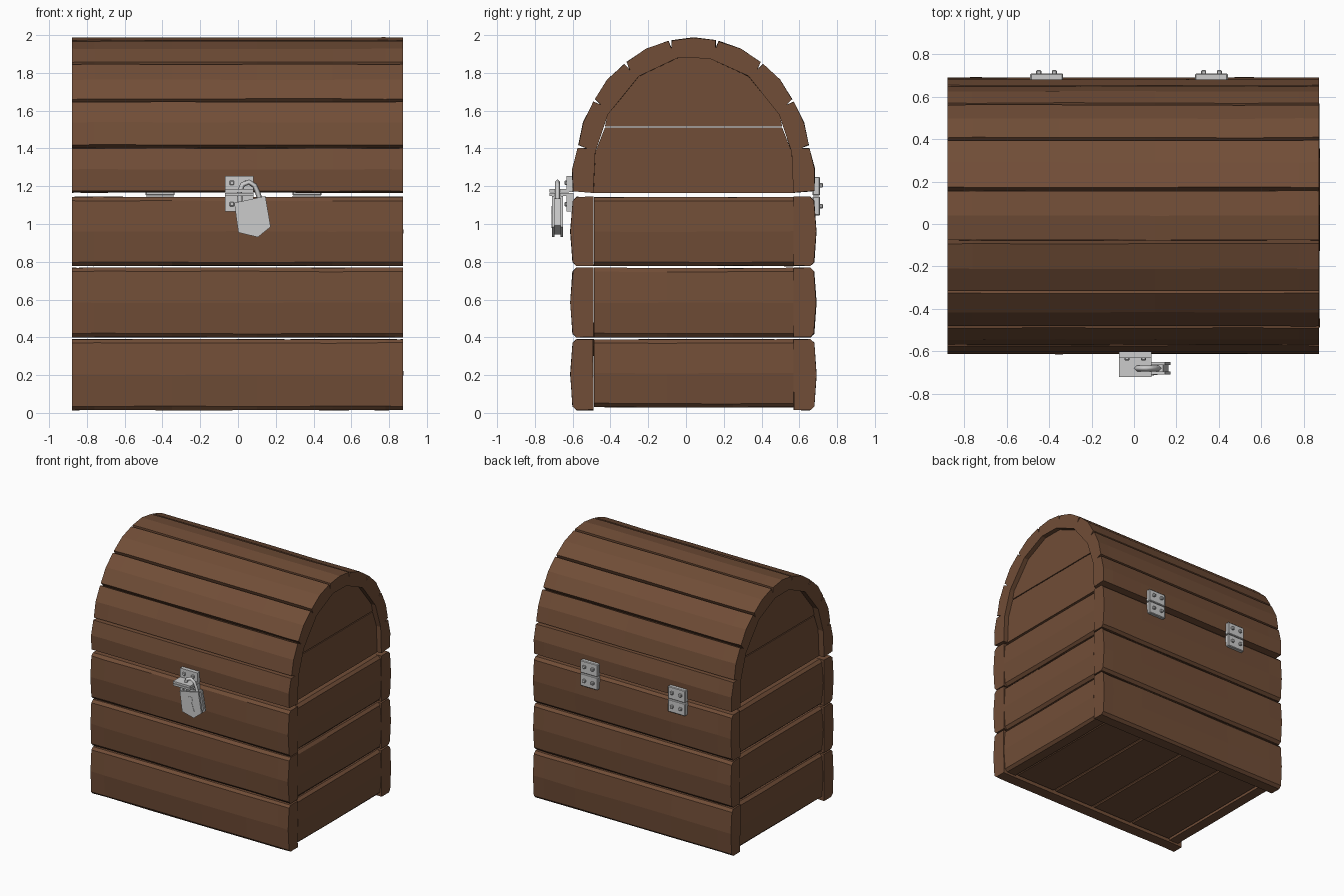
import bpy, bmesh, math, random
from mathutils import Vector

if "Cube" in bpy.data.objects:
    bpy.data.objects.remove(bpy.data.objects["Cube"])

random.seed(4)
CY = 0.04          # centre line of the wooden box in y

wood = bpy.data.materials.new("wood")
wood.diffuse_color = (0.165, 0.075, 0.038, 1)
wood.use_nodes = True
wood.node_tree.nodes["Principled BSDF"].inputs["Base Color"].default_value = wood.diffuse_color


def loft(name, profile, stations, axis, mat=None, jitter=0.0):
    """Extrude a closed profile through stations along x or y, with slight hand-cut wobble."""
    bm = bmesh.new()
    rings = []
    for s in stations:
        ring = []
        for u, v in profile:
            u += random.uniform(-jitter, jitter)
            v += random.uniform(-jitter, jitter)
            ring.append(bm.verts.new((s, u, v) if axis == 'x' else (u, s, v)))
        rings.append(ring)
    n = len(profile)
    for a, b in zip(rings, rings[1:]):
        for i in range(n):
            j = (i + 1) % n
            bm.faces.new((a[i], a[j], b[j], b[i]))
    bm.faces.new(rings[0])
    bm.faces.new(rings[-1])
    bmesh.ops.recalc_face_normals(bm, faces=bm.faces)
    me = bpy.data.meshes.new(name)
    bm.to_mesh(me)
    bm.free()
    ob = bpy.data.objects.new(name, me)
    bpy.context.collection.objects.link(ob)
    if mat:
        me.materials.append(mat)
    return ob


def box(name, x0, x1, y0, y1, z0, z1, mat=None, bevel=0.0):
    ob = loft(name, [(y0, z0), (y1, z0), (y1, z1), (y0, z1)], [x0, x1], 'x', mat)
    if bevel:
        m = ob.modifiers.new("edge", 'BEVEL')
        m.width, m.segments = bevel, 1
    return ob


def plank_profile(inner, outer, z0, z1, bulge):
    """Board section with chamfered, slightly bulging outer face."""
    d = 1 if outer > inner else -1
    return [(inner, z0), (outer - d * .02, z0), (outer, z0 + .02),
            (outer + d * bulge, (z0 + z1) / 2),
            (outer, z1 - .02), (outer - d * .02, z1), (inner, z1)]


XS = [-.88, -.76, -.35, .1, .5, .78, .873]

# Base: three rows of boards on every side
for row, (z0, z1) in enumerate([(.015, .39), (.4, .768), (.778, 1.143)]):
    for side, inner, outer in (("front", -.49, -.6), ("back", .57, .678)):
        loft(f"{side}_board_{row}", plank_profile(inner, outer, z0, z1, .012), XS, 'x', wood, .002)
    for side, d in (("left", -1), ("right", 1)):
        zb = z0 + (.015 if row == 0 else 0)
        loft(f"{side}_board_{row}", plank_profile(d * .76, d * .862, zb, z1 - .001, .012),
             [-.488, -.1, .25, .568], 'y', wood, .002)

# Floor boards, running front to back
for i in range(4):
    x0 = -.755 + i * .3775
    box(f"floor_board_{i}", x0 + .005, x0 + .3725, -.488, .568, .035, .12, wood, .008)

# Lid: arch of nine staves with grooves between them
half = [(-.64, 1.165), (-.612, 1.41), (-.527, 1.655), (-.362, 1.853), (-.125, 1.972)]
seams = [Vector((CY + y, z)) for y, z in half] + [Vector((CY - y, z)) for y, z in reversed(half)]
outer = []
for k, (a, b) in enumerate(zip(seams, seams[1:])):
    t = (b - a).normalized()
    nrm = Vector((-t.y, t.x))
    outer += [a + t * .009, (a + b) / 2 + nrm * .016, b - t * .009]
    if k < 8:
        c = (b - Vector((CY, 1.3))).normalized()
        outer.append(b - c * .045)
ihalf = [(-.53, 1.165), (-.52, 1.38), (-.455, 1.58), (-.29, 1.782), (-.085, 1.878)]
inner = [(CY + y, z) for y, z in ihalf] + [(CY - y, z) for y, z in reversed(ihalf)]
loft("lid_staves", [tuple(p) for p in outer] + inner[::-1], XS, 'x', wood, .002)

# Lid end panels, two boards each, set in a little
ysplit = .53 - .075 * (1.515 - 1.38) / .2
low = inner[:2] + [(CY - ysplit + .01, 1.51), (CY + ysplit - .01, 1.51)] + inner[-2:]
high = [(CY - ysplit + .01, 1.517)] + inner[2:-2] + [(CY + ysplit - .01, 1.517)]
for side, d in (("left", -1), ("right", 1)):
    loft(f"lid_{side}_panel_low", low, [d * .74, d * .835], 'x', wood)
    loft(f"lid_{side}_panel_high", high, [d * .74, d * .835], 'x', wood)


# Metal fittings
def rivets(name, xs, zs, y0, y1):
    for i, x in enumerate(xs):
        for j, z in enumerate(zs):
            box(f"{name}_rivet_{i}{j}", x - .012, x + .012, y0, y1, z - .012, z + .012, None, .004)


# Hinges
for side, x in (("left", -.412), ("right", .365)):
    for leaf, z0, z1 in (("lower", 1.045, 1.146), ("upper", 1.15, 1.25)):
        box(f"{side}_hinge_{leaf}", x - .077, x + .077, .67, .71, z0, z1, None, .005)
    rivets(f"{side}_hinge", (x - .037, x + .037), (1.095, 1.205), .7, .725)

# Hasp: two angle brackets
box("hasp_upper_plate", -.07, .082, -.632, -.595, 1.17, 1.255)
box("hasp_upper_tongue", -.07, .082, -.722, -.62, 1.168, 1.184)
box("hasp_lower_plate", -.07, .082, -.632, -.595, 1.067, 1.165)
box("hasp_lower_tongue", -.07, .082, -.722, -.62, 1.149, 1.165)
rivets("hasp", (-.033, .045), (1.105, 1.218), -.643, -.625)

# Padlock: recessed core between two shield plates
shield = [(-.02, 1.112), (.145, 1.148), (.173, .985), (.105, .93), (.002, .955)]
cx, cz = .08, 1.04
core = [(cx + (x - cx) * .88, cz + (z - cz) * .88) for x, z in shield]
loft("padlock_core", core, [-.7, -.655], 'y')
loft("padlock_front_plate", shield, [-.71, -.695], 'y')
loft("padlock_back_plate", shield, [-.664, -.65], 'y')

# Keyhole
hole = [(.073 + .022 * math.cos(a * math.pi / 4), 1.073 + .022 * math.sin(a * math.pi / 4))
        for a in range(8)]
loft("keyhole_top", hole, [-.713, -.705], 'y')
loft("keyhole_slot", [(.069, 1.06), (.082, 1.063), (.11, .985), (.088, .98)], [-.7125, -.705], 'y')

# Shackle
cu = bpy.data.curves.new("shackle", 'CURVE')
cu.dimensions = '3D'
cu.bevel_depth, cu.bevel_resolution, cu.use_fill_caps = .014, 0, True
path = [(.012, 1.11), (.008, 1.17), (.025, 1.209), (.058, 1.222), (.088, 1.203), (.103, 1.17), (.116, 1.13)]
sp = cu.splines.new('POLY')
sp.points.add(len(path) - 1)
for p, (x, z) in zip(sp.points, path):
    p.co = (x, -.68, z, 1)
bpy.context.collection.objects.link(bpy.data.objects.new("shackle", cu))
